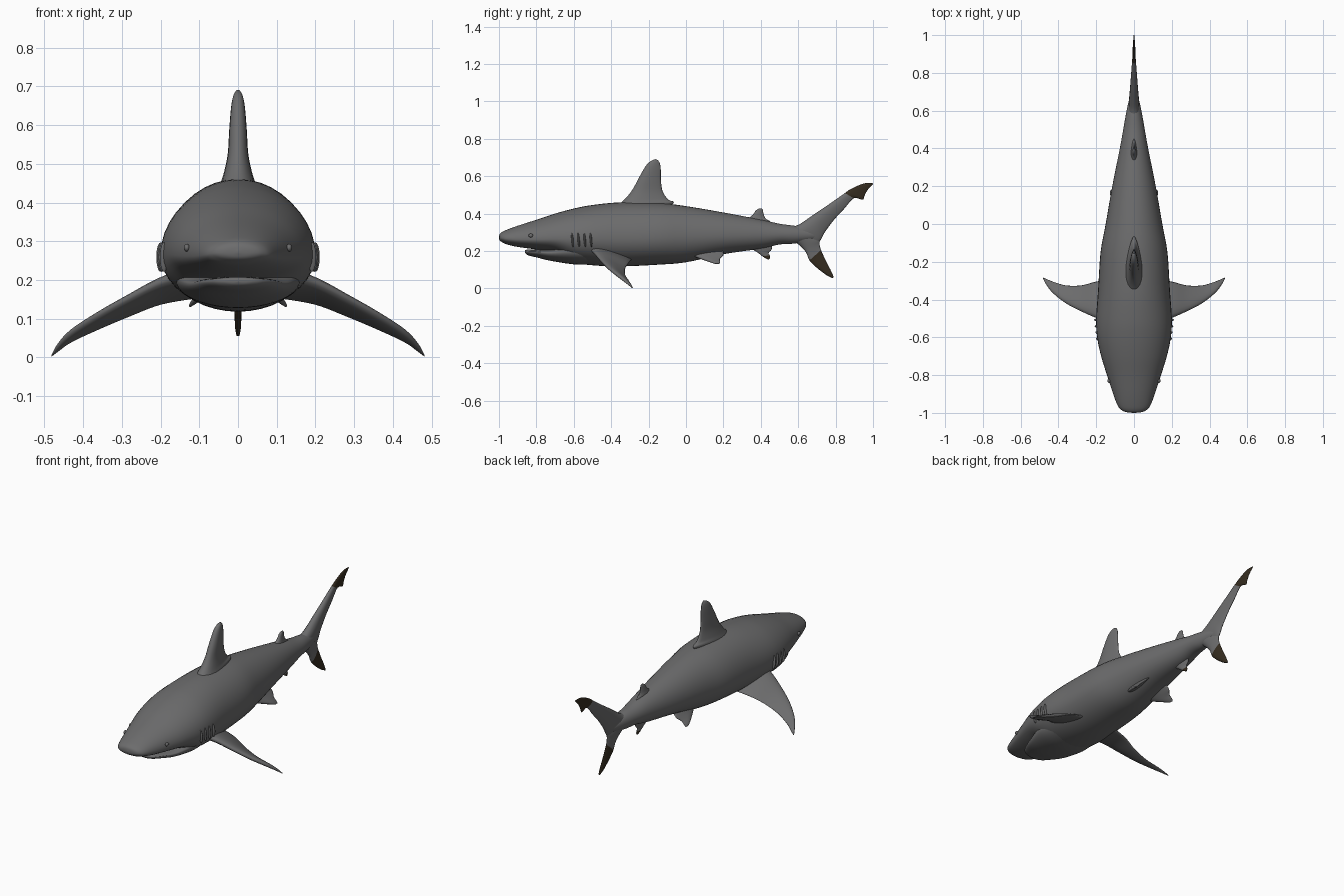
import bpy, bmesh, math
from mathutils import Vector


def material(name, rgb):
    m = bpy.data.materials.new(name)
    m.diffuse_color = (*rgb, 1)
    return m


GREY = material("shark grey", (0.15, 0.15, 0.152))
DARK = material("dark fin tip", (0.035, 0.025, 0.014))
SUB = 5  # smooth steps between two given sections


def smooth_rows(rows):
    """Catmull-Rom interpolation of number tuples."""
    out = []
    for i in range(len(rows) - 1):
        p = [rows[max(0, min(len(rows) - 1, i + k))] for k in (-1, 0, 1, 2)]
        for s in range(SUB):
            t = s / SUB
            out.append([0.5 * (2 * b + (c - a) * t + (2 * a - 5 * b + 4 * c - d) * t * t
                               + (3 * b - a - 3 * c + d) * t ** 3) for a, b, c, d in zip(*p)])
    return out + [list(rows[-1])]


def loft(name, rings, dark_from=None):
    """Skin a list of closed rings; rings after dark_from get the dark colour."""
    bm = bmesh.new()
    vs = [[bm.verts.new(p) for p in r] for r in rings]
    n = len(vs[0])
    for i in range(len(vs) - 1):
        for j in range(n):
            k = (j + 1) % n
            f = bm.faces.new((vs[i][j], vs[i][k], vs[i + 1][k], vs[i + 1][j]))
            f.material_index = int(dark_from is not None and i >= dark_from)
    bm.faces.new(vs[0])
    bm.faces.new(vs[-1]).material_index = int(dark_from is not None)
    bmesh.ops.recalc_face_normals(bm, faces=bm.faces)
    for f in bm.faces:
        f.smooth = True
    me = bpy.data.meshes.new(name)
    bm.to_mesh(me)
    bm.free()
    me.materials.append(GREY)
    me.materials.append(DARK)
    ob = bpy.data.objects.new(name, me)
    bpy.context.collection.objects.link(ob)
    return ob


def trunk(name, stations, n=40):
    """Egg-shaped rings from (y, half width, top z, widest z, bottom z)."""
    rings = []
    for y, w, top, mid, bot in smooth_rows(stations):
        ring = []
        for j in range(n):
            a = 2 * math.pi * j / n
            h = top - mid if math.sin(a) > 0 else mid - bot
            ring.append((w * math.cos(a), y, mid + h * math.sin(a)))
        rings.append(ring)
    loft(name, rings)


def fin(name, sections, dark_from=None, side=1, n=20):
    """Teardrop sections from (lead xyz, trail xyz, half thickness)."""
    rows = smooth_rows([(*a, *b, h) for a, b, h in sections])
    mids = [(Vector(r[0:3]) + Vector(r[3:6])) / 2 for r in rows]
    span = (mids[-1] - mids[0]).normalized()
    rings = []
    for r in rows:
        lead, trail, h = Vector(r[0:3]), Vector(r[3:6]), r[6]
        nrm = (trail - lead).cross(span).normalized()
        ring = []
        for j in range(n):
            a = 2 * math.pi * j / n
            u = (1 - math.cos(a)) / 2
            p = lead.lerp(trail, u) + nrm * h * 1.3 * math.sin(a) * (1 - 0.6 * u)
            ring.append((p.x * side, p.y, p.z))
        rings.append(ring)
    loft(name, rings, None if dark_from is None else dark_from * SUB)


def mid_fin(name, sections, dark_from=None):
    """Fin on the centre plane from (lead y, z, trail y, z, half thickness)."""
    fin(name, [((0, a, b), (0, c, d), h) for a, b, c, d, h in sections], dark_from)


def ball(name, loc, scale, rot=(0, 0, 0)):
    bpy.ops.mesh.primitive_uv_sphere_add(segments=16, ring_count=12, radius=1, location=loc, rotation=rot)
    ob = bpy.context.object
    ob.name = name
    ob.scale = scale
    ob.data.materials.append(GREY)
    bpy.ops.object.shade_smooth()


# Body with snout and upper jaw
trunk("body", [
    (-1.0, .003, .275, .272, .269), (-.996, .04, .29, .271, .257), (-.985, .066, .301, .269, .248),
    (-.96, .087, .313, .265, .236), (-.9, .11, .335, .262, .222), (-.8, .143, .367, .262, .208),
    (-.7, .174, .40, .265, .19), (-.6, .195, .427, .265, .14), (-.5, .2, .446, .265, .124),
    (-.35, .19, .46, .265, .118), (-.15, .177, .457, .27, .127), (0, .15, .44, .275, .14),
    (.2, .115, .406, .28, .183), (.4, .075, .368, .285, .213), (.5, .057, .346, .287, .235),
    (.58, .043, .335, .287, .24), (.66, .026, .32, .287, .255), (.72, .008, .30, .285, .27)])

# Lower jaw
trunk("lower_jaw", [
    (-.862, .004, .2, .197, .194), (-.857, .04, .206, .197, .186), (-.84, .068, .208, .197, .176),
    (-.8, .095, .208, .195, .166), (-.72, .13, .212, .19, .147), (-.6, .16, .25, .2, .129),
    (-.5, .15, .25, .2, .128)])

# Fins on the back and under the tail
mid_fin("dorsal_fin", [
    (-.40, .42, -.09, .43, .055), (-.36, .448, -.065, .462, .045), (-.32, .485, -.095, .475, .036),
    (-.285, .53, -.125, .52, .027), (-.25, .595, -.134, .58, .023), (-.215, .655, -.135, .635, .018),
    (-.19, .68, -.14, .67, .012), (-.165, .691, -.152, .687, .004)])
mid_fin("second_dorsal_fin", [
    (.31, .36, .44, .345, .022), (.335, .377, .452, .357, .016), (.358, .395, .425, .375, .012),
    (.372, .415, .414, .40, .009), (.385, .425, .412, .418, .006), (.395, .428, .405, .427, .002)])
mid_fin("anal_fin", [
    (.33, .235, .46, .235, .018), (.355, .21, .458, .208, .013), (.385, .19, .442, .19, .01),
    (.41, .171, .447, .178, .007), (.428, .16, .449, .166, .005), (.438, .155, .447, .157, .002)], 3)

# Tail fin lobes
mid_fin("tail_upper_lobe", [
    (.55, .325, .58, .25, .03), (.60, .34, .66, .24, .029), (.65, .372, .712, .25, .026),
    (.70, .407, .742, .30, .022), (.75, .44, .79, .365, .018), (.80, .475, .845, .425, .014),
    (.85, .51, .897, .482, .010), (.875, .528, .944, .474, .008), (.92, .55, .953, .492, .007),
    (.96, .563, .97, .525, .005), (.998, .563, 1.0, .556, .002)], 6)
mid_fin("tail_lower_lobe", [
    (.56, .26, .69, .30, .03), (.60, .236, .714, .262, .022), (.64, .195, .714, .237, .014),
    (.66, .15, .722, .205, .010), (.70, .11, .747, .15, .009), (.75, .072, .775, .095, .008),
    (.783, .055, .79, .06, .004)], 3)

for side, label in ((1, "left"), (-1, "right")):
    # Pectoral fin, leading edge held higher than the trailing edge
    fin(label + "_pectoral_fin", [
        ((.11, -.53, .225), (.11, -.29, .155), .03), ((.20, -.497, .197), (.2, -.305, .138), .021),
        ((.28, -.462, .157), (.28, -.325, .107), .016), ((.36, -.42, .113), (.36, -.325, .073), .013),
        ((.43, -.365, .068), (.43, -.305, .040), .010), ((.465, -.32, .033), (.465, -.29, .015), .006),
        ((.481, -.29, .005), (.481, -.284, .003), .002)], side=side)
    # Pelvic fin
    fin(label + "_pelvic_fin", [
        ((.06, .01, .19), (.06, .20, .20), .018), ((.08, .045, .172), (.08, .20, .178), .013),
        ((.10, .09, .155), (.10, .182, .158), .010), ((.115, .125, .143), (.115, .182, .142), .007),
        ((.125, .155, .132), (.125, .178, .131), .003)], side=side)
    # Gill folds and eye
    for i in range(4):
        ball(f"{label}_gill_fold_{i + 1}", (side * (.191 + .003 * i), -.607 + .033 * i, .259),
             (.011, .006, .038), (math.radians(5), 0, 0))
    ball(label + "_eye", (side * .132, -.83, .283), (.008, .012, .01))
